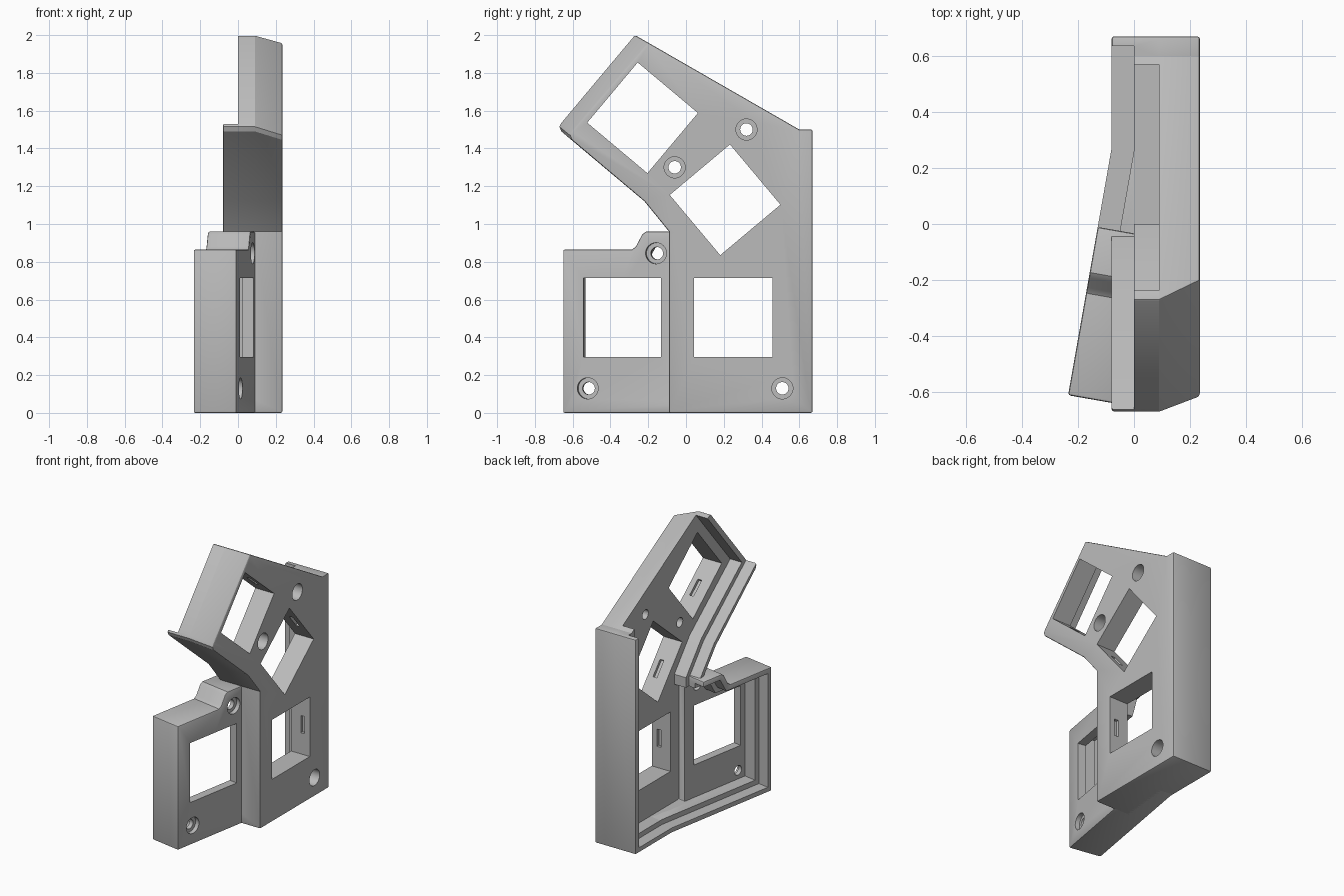
import bpy, bmesh, math
from mathutils import Matrix, Vector

cube = bpy.data.objects.get("Cube")
if cube:
    bpy.data.objects.remove(cube, do_unlink=True)

grey = bpy.data.materials.new("light_grey")
grey.use_nodes = True
grey.diffuse_color = (0.5, 0.5, 0.5, 1)
grey.node_tree.nodes["Principled BSDF"].inputs["Base Color"].default_value = (0.5, 0.5, 0.5, 1)

MAIN = Matrix.Identity(4)
THUMB = Matrix.Translation((0.09, -0.09, 0)) @ Matrix.Rotation(math.radians(-10), 4, 'Z')


def loft(name, sections, frame):
    """Solid through (x, outline) sections, outlines given as (y, z) points."""
    bm = bmesh.new()
    rings = [[bm.verts.new(frame @ Vector((x, y, z))) for y, z in pts] for x, pts in sections]
    bm.faces.new(rings[0])
    bm.faces.new(rings[-1])
    n = len(rings[0])
    for a, b in zip(rings, rings[1:]):
        for i in range(n):
            j = (i + 1) % n
            bm.faces.new((a[i], a[j], b[j], b[i]))
    bmesh.ops.recalc_face_normals(bm, faces=bm.faces)
    mesh = bpy.data.meshes.new(name)
    bm.to_mesh(mesh)
    bm.free()
    mesh.materials.append(grey)
    obj = bpy.data.objects.new(name, mesh)
    bpy.context.collection.objects.link(obj)
    return obj


def apply(obj, mod):
    bpy.ops.object.select_all(action='DESELECT')
    obj.select_set(True)
    bpy.context.view_layer.objects.active = obj
    bpy.ops.object.modifier_apply(modifier=mod.name)


def soften(obj):
    mod = obj.modifiers.new("soft_edges", 'BEVEL')
    mod.width = 0.009
    mod.segments = 2
    mod.limit_method = 'ANGLE'
    mod.angle_limit = math.radians(50)
    apply(obj, mod)


def cut(obj, pts, lo, hi, frame):
    tool = loft("cutter", [(lo, pts), (hi, pts)], frame)
    tool.hide_render = True
    mod = obj.modifiers.new("cut", 'BOOLEAN')
    mod.operation = 'DIFFERENCE'
    mod.solver = 'EXACT'
    mod.object = tool
    apply(obj, mod)
    bpy.data.objects.remove(tool, do_unlink=True)


def rect(cy, cz, hy, hz, deg=0):
    c, s = math.cos(math.radians(deg)), math.sin(math.radians(deg))
    corners = [(-hy, -hz), (hy, -hz), (hy, hz), (-hy, hz)]
    return [(cy + a * c - b * s, cz + a * s + b * c) for a, b in corners]


def disc(cy, cz, r, n=32):
    return [(cy + r * math.cos(2 * math.pi * i / n), cz + r * math.sin(2 * math.pi * i / n))
            for i in range(n)]


def screw_hole(obj, y, z, face, sink, frame):
    cut(obj, disc(y, z, 0.033), -0.4, face + 0.1, frame)
    cut(obj, disc(y, z, 0.056), face - sink, face + 0.1, frame)


HALF = 0.208

# Main shell: upright body with a raised arm, sloped inward at the arm's end
base = [(-0.09, 0), (0.67, 0), (0.67, 1.5), (0.6, 1.5)]
arm = [(-0.27, 2.0), (-0.66, 1.535), (-0.67, 1.515), (-0.66, 1.49)]
neck = [(-0.22, 1.12), (-0.09, 0.96)]
arm_face = [(-0.2, 1.96)] + [(y + 0.055, z - 0.045) for y, z in arm[1:]]
outline = base + arm + neck
main = loft("main_shell", [(-0.08, outline), (0.09, outline),
                           (0.235, base + arm_face + neck)], MAIN)
soften(main)

# Rim recess, open along the sloped top and towards the thumb panel
cut(main, [(-0.2, 0.035), (0.635, 0.035), (0.635, 1.7), (-0.2, 2.3), (-0.9, 2.3),
           (-0.9, 1.723), (-0.195, 1.145), (-0.044, 0.96), (-0.044, 0.925), (-0.2, 0.925)],
    -0.3, 0, MAIN)
# Deeper cavity down to the plate
cut(main, [(-0.2, 0.07), (0.57, 0.07), (0.57, 1.8), (-0.08, 2.17), (-0.617, 1.531),
           (-0.17, 1.17), (0, 0.96), (0, 0.89), (-0.2, 0.89)], -0.05, 0.09, MAIN)

# Square openings with clip slots in two opposite sides
for y, z, deg in ((0.25, 0.505, 0), (0.207, 1.128, 40), (-0.23, 1.562, 50)):
    cut(main, rect(y, z, HALF, HALF, deg), 0.02, 0.4, MAIN)
    cut(main, rect(y, z, HALF + 0.02, 0.06, deg), 0.165, 0.195, MAIN)
for y, z in ((0.32, 1.5), (-0.06, 1.3), (0.51, 0.13)):
    screw_hole(main, y, z, 0.235, 0.09, MAIN)

# Thumb panel: angled box with a raised corner and a bottom rim running under the main shell
panel_outline = [(-0.57, 0), (0.36, 0), (0.36, 0.07), (0.04, 0.07), (0.04, 0.96),
                 (-0.125, 0.96), (-0.145, 0.945), (-0.18, 0.88), (-0.2, 0.865), (-0.57, 0.865)]
panel = loft("thumb_panel", [(-0.23, panel_outline), (0, panel_outline)], THUMB)
soften(panel)


def panel_recess(t, lo, hi):
    cut(panel, [(-0.57 + t, t), (0.6, t), (0.6, 0.96 - t), (-0.125 + t / 2, 0.96 - t),
                (-0.18 + t / 2, 0.865 - t), (-0.57 + t, 0.865 - t)], lo, hi, THUMB)


panel_recess(0.035, -0.4, -0.15)
panel_recess(0.07, -0.2, -0.06)
cut(panel, rect(-0.252, 0.505, HALF, HALF), -0.4, 0.1, THUMB)
for y, z in ((-0.07, 0.845), (-0.437, 0.13)):
    screw_hole(panel, y, z, 0, 0.03, THUMB)

# Smooth the round holes and edges only
for obj in (main, panel):
    bpy.ops.object.select_all(action='DESELECT')
    obj.select_set(True)
    bpy.context.view_layer.objects.active = obj
    bpy.ops.object.shade_smooth_by_angle(angle=math.radians(25))
